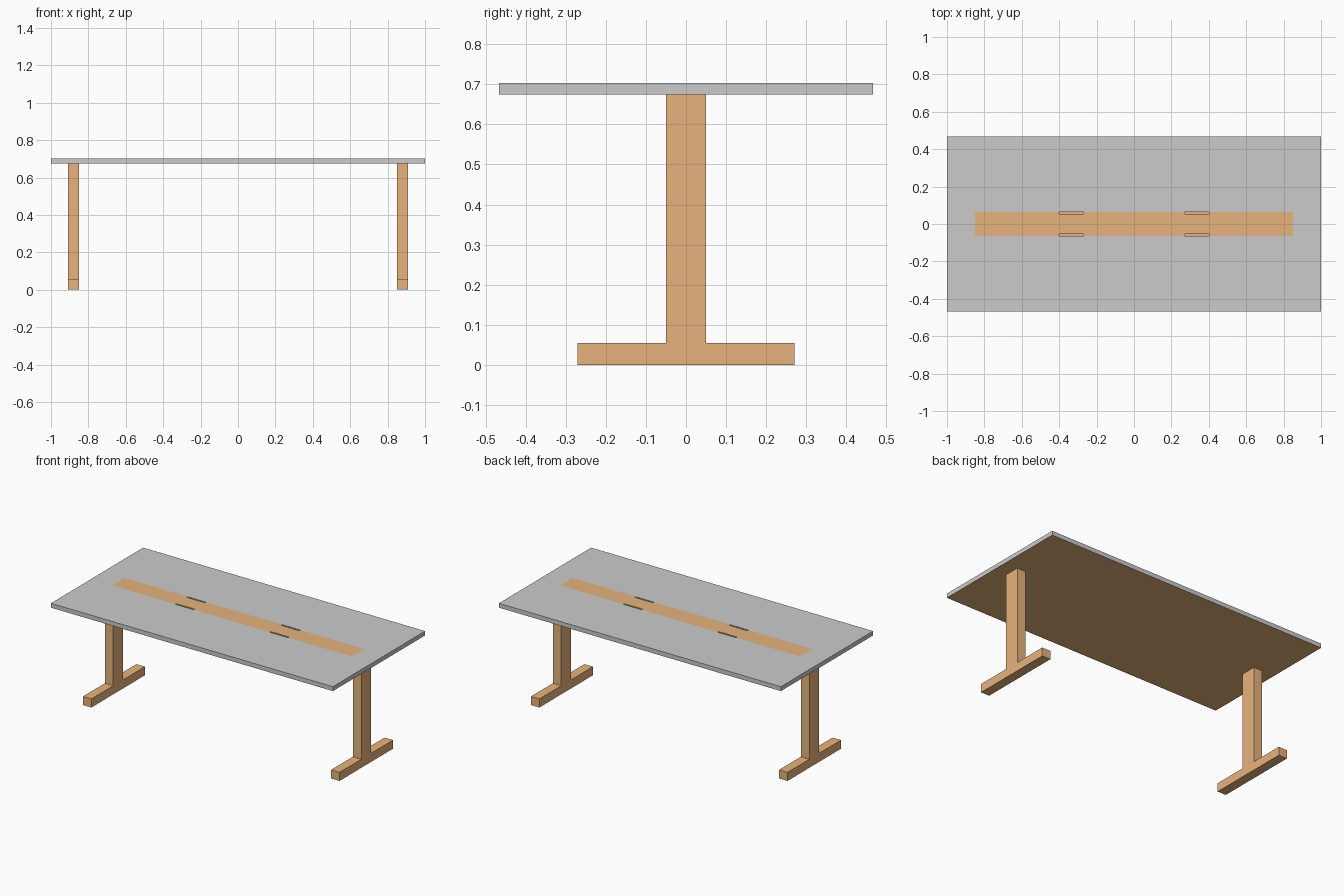
import bpy, bmesh

if "Cube" in bpy.data.objects:
    bpy.data.objects.remove(bpy.data.objects["Cube"])

TOP, BOTTOM = 0.703, 0.675
HALF_DEPTH = 0.467

wood = bpy.data.materials.new("orange_wood")
wood.diffuse_color = (0.8, 0.45, 0.2, 1)
wood.use_nodes = True
wood.node_tree.nodes["Principled BSDF"].inputs["Base Color"].default_value = wood.diffuse_color


def finish(name, bm, material=None):
    mesh = bpy.data.meshes.new(name)
    bm.to_mesh(mesh)
    bm.free()
    obj = bpy.data.objects.new(name, mesh)
    bpy.context.collection.objects.link(obj)
    if material:
        mesh.materials.append(material)
    return obj


def grid_faces(xs, ys, z, keep):
    """Flat grid at height z, holding only the cells that keep(x, y) accepts."""
    bm = bmesh.new()
    for x0, x1 in zip(xs, xs[1:]):
        for y0, y1 in zip(ys, ys[1:]):
            if keep((x0 + x1) / 2, (y0 + y1) / 2):
                bm.faces.new([bm.verts.new((x, y, z)) for x, y in
                              ((x0, y0), (x1, y0), (x1, y1), (x0, y1))])
    bmesh.ops.remove_doubles(bm, verts=bm.verts, dist=1e-5)
    return bm


def drop_edges(bm, test):
    """Extrude the border edges that pass the test down to the underside."""
    edges = [e for e in bm.edges if e.is_boundary and test(e)]
    new = bmesh.ops.extrude_edge_only(bm, edges=edges)["geom"]
    for v in new:
        if isinstance(v, bmesh.types.BMVert):
            v.co.z = BOTTOM


def in_strip(x, y):
    return abs(x) < 0.85 and abs(y) < 0.063


def in_slot(x, y):
    return 0.27 < abs(x) < 0.40 and 0.053 < abs(y) < 0.063


def beside_slot(edge):
    mid = (edge.verts[0].co + edge.verts[1].co) / 2
    return 0.269 < abs(mid.x) < 0.401 and 0.052 < abs(mid.y) < 0.064


def on_rim(edge):
    return all(abs(v.co.x) > 0.99 or abs(v.co.y) > 0.46 for v in edge.verts)


xs = [-1, -0.85, -0.40, -0.27, 0.27, 0.40, 0.85, 1]
ys = [-HALF_DEPTH, -0.063, -0.053, 0.053, 0.063, HALF_DEPTH]

# Grey tabletop with its rim and the outer slot walls
bm = grid_faces(xs, ys, TOP, lambda x, y: not in_strip(x, y))
drop_edges(bm, lambda e: on_rim(e) or
           (beside_slot(e) and abs(e.verts[0].co.x) < 0.5))
finish("tabletop", bm)

# Flush wooden cable cover with four hand slots
bm = grid_faces(xs, ys, TOP, lambda x, y: in_strip(x, y) and not in_slot(x, y))
drop_edges(bm, beside_slot)
finish("cable_cover", bm, wood)

# Wooden underside
bm = grid_faces([-1, 1], [-HALF_DEPTH, HALF_DEPTH], BOTTOM, lambda x, y: True)
bmesh.ops.reverse_faces(bm, faces=bm.faces)
finish("underside", bm, wood)

# Inverted T legs, one at each end
half = [(0.271, 0), (0.271, 0.055), (0.05, 0.055), (0.05, BOTTOM)]
profile = half + [(-y, z) for y, z in reversed(half)]
for side, x0 in (("left", -0.91), ("right", 0.85)):
    bm = bmesh.new()
    face = bm.faces.new([bm.verts.new((x0, y, z)) for y, z in profile])
    new = bmesh.ops.extrude_face_region(bm, geom=[face], use_keep_orig=True)["geom"]
    bmesh.ops.translate(bm, vec=(0.06, 0, 0),
                        verts=[v for v in new if isinstance(v, bmesh.types.BMVert)])
    bmesh.ops.recalc_face_normals(bm, faces=bm.faces)
    finish(side + "_leg", bm, wood)
